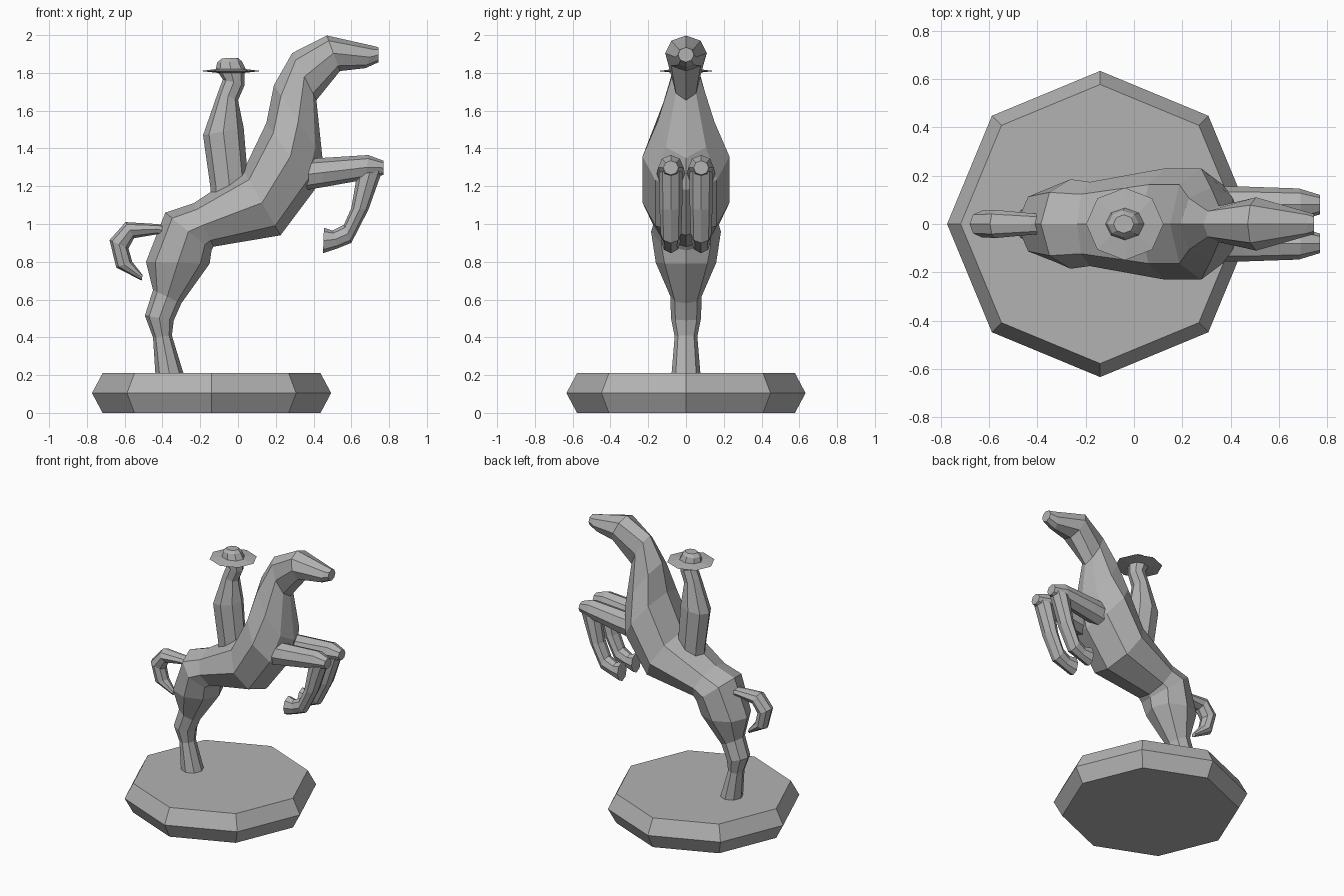
import bpy, bmesh, math
from mathutils import Vector

# Dark grey used by every part
grey = bpy.data.materials.new("dark_grey")
grey.diffuse_color = (.45, .45, .45, 1)


def loft(name, rings, y=0.0, sides=8, mirror=False):
    """Skin closed rings; each ring is (x1, z1, x2, z2, half_width_in_y)."""
    bm = bmesh.new()
    loops = []
    for x1, z1, x2, z2, hw in rings:
        a, b = Vector((x1, y, z1)), Vector((x2, y, z2))
        mid, half = (a + b) / 2, (a - b) / 2
        loop = []
        for i in range(sides):
            t = 2 * math.pi * i / sides
            loop.append(bm.verts.new(mid + half * math.cos(t) + Vector((0, hw * math.sin(t), 0))))
        loops.append(loop)
    for lo, hi in zip(loops, loops[1:]):
        for i in range(sides):
            j = (i + 1) % sides
            bm.faces.new((lo[i], lo[j], hi[j], hi[i]))
    bm.faces.new(loops[0])
    bm.faces.new(loops[-1])
    bmesh.ops.recalc_face_normals(bm, faces=bm.faces)
    mesh = bpy.data.meshes.new(name)
    bm.to_mesh(mesh)
    bm.free()
    mesh.materials.append(grey)
    ob = bpy.data.objects.new(name, mesh)
    bpy.context.collection.objects.link(ob)
    if mirror:
        mod = ob.modifiers.new("mirror", "MIRROR")
        mod.use_axis = (False, True, False)
        mod.use_mirror_merge = False
    return ob


def disc(x, z, rx, ry=None):
    """Horizontal ring around (x, z)."""
    return (x - rx, z, x + rx, z, ry or rx)


# Octagonal plinth with a bulging rim
loft("base", [disc(-.14, 0, .577), disc(-.14, .105, .633), disc(-.14, .21, .577)])

# Horse: hind leg, rump, barrel, chest, neck and head in one skin
loft("horse_body", [
    (-.437, .20, -.286, .20, .077),
    (-.45, .40, -.35, .41, .06),
    (-.493, .515, -.34, .49, .08),
    (-.45, .65, -.30, .58, .082),
    (-.487, .80, -.15, .79, .16),
    (-.385, 1.06, -.14, .86, .185),
    (-.235, 1.11, -.13, .88, .174),
    (.03, 1.285, .225, .94, .23),
    (.15, 1.535, .405, 1.18, .23),
    (.19, 1.735, .447, 1.35, .15),
    (.287, 1.905, .415, 1.655, .075),
    (.47, 1.998, .54, 1.81, .11),
    (.72, 1.942, .675, 1.825, .055),
    (.745, 1.935, .745, 1.857, .042),
])

# Curled tail
loft("tail", [
    (-.36, .99, -.36, .93, .04),
    (-.43, 1.0, -.43, .945, .045),
    (-.595, 1.01, -.55, .925, .058),
    (-.68, .915, -.58, .87, .055),
    (-.645, .77, -.56, .80, .048),
    (-.51, .70, -.505, .73, .02),
])

# Raised forelegs, mirrored left to right
loft("upper_foreleg", [
    (.36, 1.345, .36, 1.18, .075),
    (.45, 1.35, .45, 1.195, .075),
    (.69, 1.365, .675, 1.235, .067),
    (.77, 1.335, .77, 1.26, .04),
], y=.08, mirror=True)
loft("lower_foreleg", [
    (.63, 1.26, .765, 1.285, .062),
    (.60, 1.085, .69, 1.075, .06),
    (.56, .995, .60, .90, .055),
    (.50, .965, .53, .872, .045),
    (.455, .98, .45, .845, .053),
], y=.08, mirror=True)

# Rider torso, neck and head
loft("rider", [
    (-.14, 1.12, .05, 1.16, .075),
    (-.147, 1.20, .05, 1.27, .08),
    (-.185, 1.47, .03, 1.51, .09),
    (-.105, 1.70, .0, 1.655, .06),
    (-.08, 1.765, .035, 1.735, .055),
    (-.11, 1.81, .035, 1.81, .065),
])

# Hat with thin brim and rounded crown
loft("hat", [
    disc(-.038, 1.80, .07, .06),
    disc(-.038, 1.81, .16, .15),
    disc(-.038, 1.82, .08, .066),
    (-.11, 1.855, .02, 1.862, .055),
    (-.085, 1.877, .0, 1.88, .038),
])
